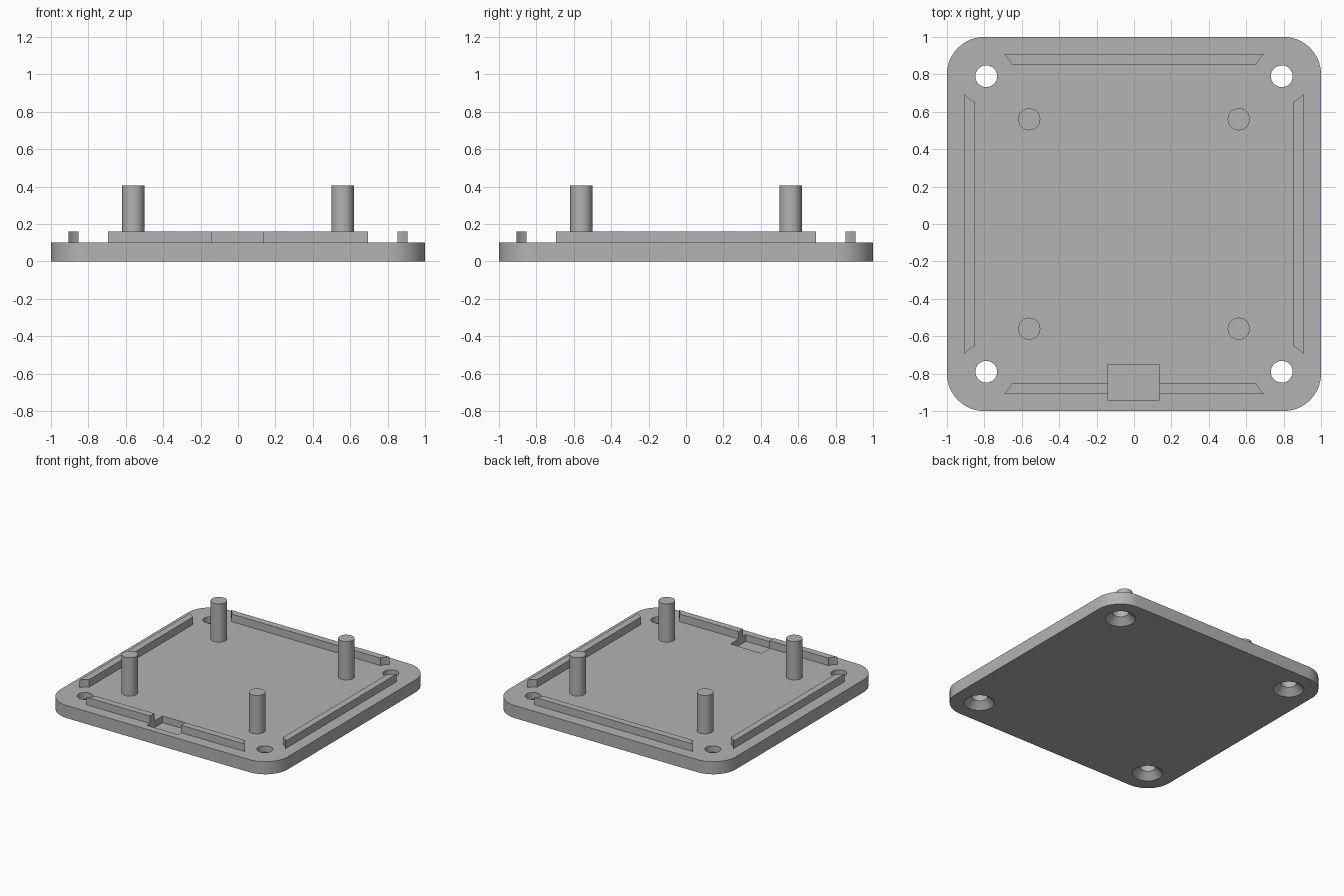
import bpy, bmesh, math

if "Cube" in bpy.data.objects:
    bpy.data.objects.remove(bpy.data.objects["Cube"])

grey = bpy.data.materials.new("plain grey")
grey.diffuse_color = (0.45, 0.45, 0.45, 1)
grey.use_nodes = True
grey.node_tree.nodes["Principled BSDF"].inputs["Base Color"].default_value = grey.diffuse_color

PLATE_TOP, RIB_TOP, POST_TOP = 0.10, 0.16, 0.405
HOLE = 0.79        # screw hole distance from centre on both axes
POST = 0.56        # post distance from centre on both axes
CORNERS = [(1, 1), (-1, 1), (-1, -1), (1, -1)]


def finish(name, bm):
    """Turn a bmesh into a named grey object."""
    bmesh.ops.recalc_face_normals(bm, faces=bm.faces)
    mesh = bpy.data.meshes.new(name)
    bm.to_mesh(mesh)
    bm.free()
    obj = bpy.data.objects.new(name, mesh)
    bpy.context.collection.objects.link(obj)
    mesh.materials.append(grey)
    return obj


def prism(name, outline, z0, z1):
    """Extrude a flat outline from z0 to z1."""
    bm = bmesh.new()
    face = bm.faces.new([bm.verts.new((x, y, z0)) for x, y in outline])
    top = bmesh.ops.extrude_face_region(bm, geom=[face])["geom"]
    verts = [v for v in top if isinstance(v, bmesh.types.BMVert)]
    bmesh.ops.translate(bm, verts=verts, vec=(0, 0, z1 - z0))
    return finish(name, bm)


def lathe(name, x, y, profile, n=48):
    """Closed round solid from (radius, z) rings."""
    bm = bmesh.new()
    rings = [[bm.verts.new((x + r * math.cos(2 * math.pi * i / n),
                            y + r * math.sin(2 * math.pi * i / n), z))
              for i in range(n)] for r, z in profile]
    for a, b in zip(rings, rings[1:]):
        for i in range(n):
            j = (i + 1) % n
            bm.faces.new((a[i], a[j], b[j], b[i]))
    bm.faces.new(rings[0])
    bm.faces.new(rings[-1])
    return finish(name, bm)


def cut(obj, cutter):
    """Subtract the cutter and bake the result."""
    cutter.hide_render = True
    mod = obj.modifiers.new("cut", "BOOLEAN")
    mod.operation, mod.solver, mod.object = "DIFFERENCE", "EXACT", cutter
    bpy.context.view_layer.objects.active = obj
    bpy.ops.object.modifier_apply(modifier=mod.name)


def smooth(obj):
    bpy.ops.object.select_all(action="DESELECT")
    obj.select_set(True)
    bpy.context.view_layer.objects.active = obj
    bpy.ops.object.shade_smooth_by_angle(angle=math.radians(30))


# base plate with rounded corners
outline = []
for k, (sx, sy) in enumerate(CORNERS):
    for i in range(17):
        a = math.pi / 2 * (k + i / 16)
        outline.append((sx * 0.8 + 0.2 * math.cos(a), sy * 0.8 + 0.2 * math.sin(a)))
plate = prism("base_plate", outline, 0, PLATE_TOP)

# countersunk screw holes
cutters = []
for sx, sy in CORNERS:
    c = lathe("hole_cutter", sx * HOLE, sy * HOLE,
              [(0.11, -0.05), (0.11, 0), (0.058, 0.05), (0.058, 0.2)])
    cut(plate, c)
    cutters.append(c)

# rectangular pocket sunk into the plate and through the front rib
pocket = prism("pocket_cutter", [(-0.138, -0.945), (0.135, -0.945),
                                 (0.135, -0.75), (-0.138, -0.75)], 0.047, 0.3)
cut(plate, pocket)
cutters.append(pocket)
smooth(plate)

# raised ribs, their ends scooped around the screw holes
INNER, OUTER, SCOOP = 0.853, 0.907, 0.15
arc = []
for i in range(7):
    y = INNER + (OUTER - INNER) * i / 6
    arc.append((HOLE - math.sqrt(SCOOP ** 2 - (y - HOLE) ** 2), y))
rib_outline = arc + [(-x, y) for x, y in reversed(arc)]
for k, side in enumerate(("back", "left", "front", "right")):
    c, s = (1, 0, -1, 0)[k], (0, 1, 0, -1)[k]
    rib = prism(side + "_rib", [(c * x - s * y, s * x + c * y) for x, y in rib_outline],
                PLATE_TOP, RIB_TOP)
    if side == "front":
        cut(rib, pocket)
    smooth(rib)

# standing posts
for sx, sy in CORNERS:
    smooth(lathe("post", sx * POST, sy * POST, [(0.059, PLATE_TOP), (0.059, POST_TOP)]))

for c in cutters:
    bpy.data.objects.remove(c)
